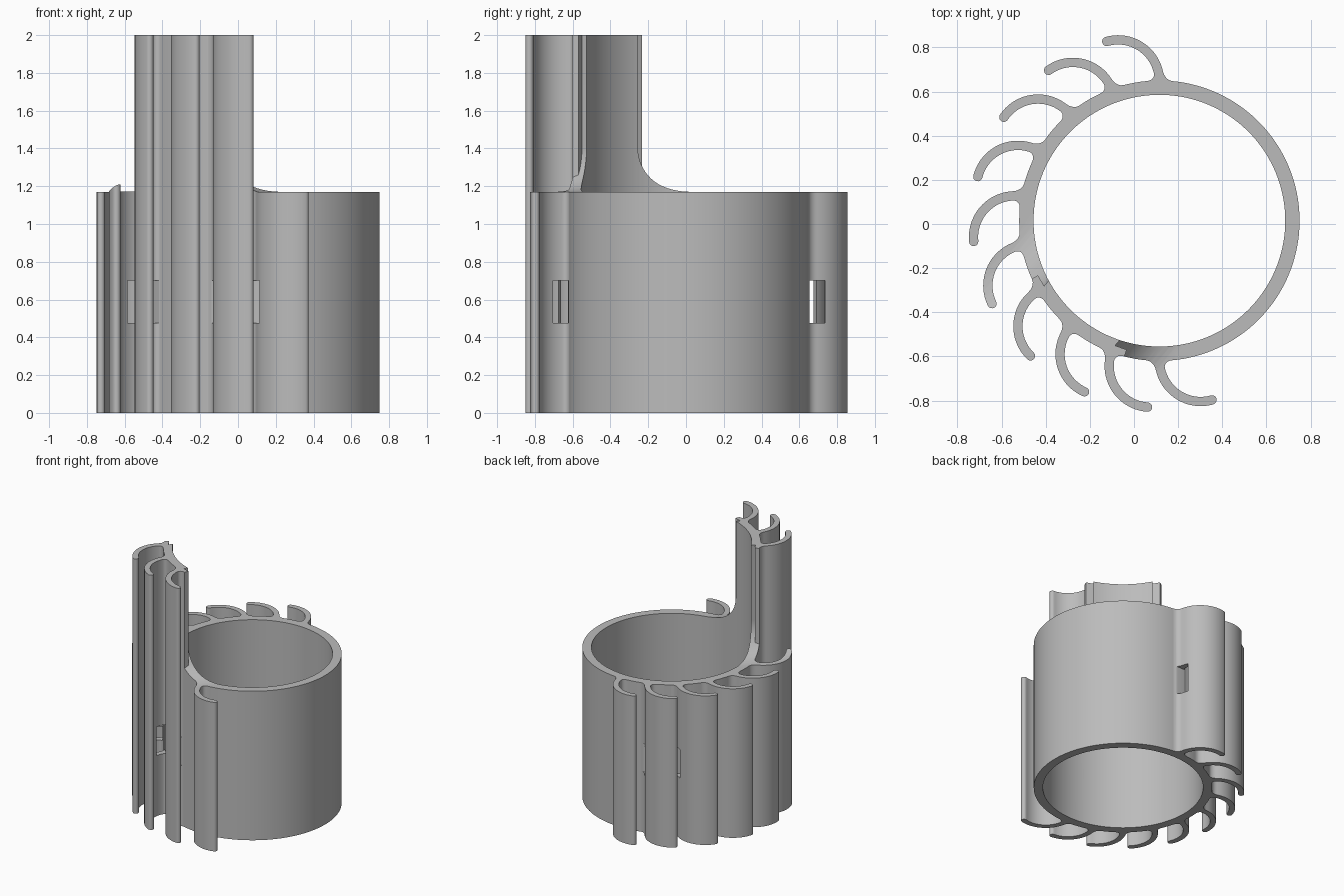
import bpy, bmesh
from math import sin, cos, asin, pi, radians, sqrt
from mathutils import Matrix, Vector

cube = bpy.data.objects.get("Cube")
if cube:
    bpy.data.objects.remove(cube)

CX, CY = 0.115, 0.015          # ring axis
R_OUT, R_IN = 0.635, 0.57
LOW, TALL = 1.17, 2.0
ARC_R, HALF, FILLET = 0.187, 0.021, 0.04
AXIS = Matrix.Translation((CX, CY, 0))

grey = bpy.data.materials.new("light_grey")
grey.use_nodes = True
grey.diffuse_color = (0.5, 0.5, 0.5, 1)
grey.node_tree.nodes["Principled BSDF"].inputs["Base Color"].default_value = (0.5, 0.5, 0.5, 1)


def prism(name, outlines, z0, z1, matrix=AXIS):
    """Extrude closed outlines between two heights into one object."""
    bm = bmesh.new()
    for pts in outlines:
        low = [bm.verts.new(matrix @ Vector((x, y, z0))) for x, y in pts]
        high = [bm.verts.new(matrix @ Vector((x, y, z1))) for x, y in pts]
        bm.faces.new(low)
        bm.faces.new(high)
        n = len(pts)
        for i in range(n):
            j = (i + 1) % n
            bm.faces.new((low[i], low[j], high[j], high[i]))
    bmesh.ops.recalc_face_normals(bm, faces=bm.faces)
    mesh = bpy.data.meshes.new(name)
    bm.to_mesh(mesh)
    bm.free()
    mesh.materials.append(grey)
    obj = bpy.data.objects.new(name, mesh)
    bpy.context.collection.objects.link(obj)
    return obj


def combine(target, tool, operation):
    """Apply a boolean and discard the tool."""
    mod = target.modifiers.new("cut", 'BOOLEAN')
    mod.object = tool
    mod.operation = operation
    mod.solver = 'EXACT'
    bpy.context.view_layer.objects.active = target
    bpy.ops.object.modifier_apply(modifier=mod.name)
    bpy.data.objects.remove(tool)


def circle(r, n=144):
    return [(r * cos(2 * pi * i / n), r * sin(2 * pi * i / n)) for i in range(n)]


def hook(index):
    """Curved fin with a flared root and a rounded tip."""
    left, right = [], []
    rises = [0, 0.003, 0.007, 0.012, 0.018, 0.025, 0.033, 0.041]
    angles = [asin(e / ARC_R) for e in rises]
    end = radians(106)
    angles += [angles[-1] + (end - angles[-1]) * k / 18 for k in range(1, 19)]
    path = [(0, 0.6, 0.0, HALF + FILLET)]
    for a in angles:
        gap = max(0, FILLET - ARC_R * sin(a))
        flare = FILLET - sqrt(FILLET ** 2 - gap ** 2)
        path.append((-ARC_R + ARC_R * cos(a), R_OUT - 0.003 + ARC_R * sin(a), a, HALF + flare))
    for x, y, a, w in path:
        right.append((x + w * cos(a), y + w * sin(a)))
        left.append((x - w * cos(a), y - w * sin(a)))
    x, y, a, w = path[-1]
    tip = [(x + w * cos(a + pi * k / 8), y + w * sin(a + pi * k / 8)) for k in range(1, 8)]
    turn = radians(20 * index)
    return [(px * cos(turn) - py * sin(turn), px * sin(turn) + py * cos(turn))
            for px, py in right + tip + left[::-1]]


# Solid drum with the short hooks
TOWER = (6, 7, 8)
body = prism("hooked_collar", [circle(R_OUT)], 0, TALL)
short = prism("short_hooks", [hook(i) for i in range(10) if i not in TOWER], 0, TALL)
combine(body, short, 'UNION')

# Trim everything above the collar except the filleted tower
EDGE, SWEEP = 0.21, 0.24
curve = [(EDGE + SWEEP - SWEEP * sin(a), LOW + SWEEP - SWEEP * cos(a))
         for a in [pi / 2 * k / 16 for k in range(17)]]
half = [(EDGE + SWEEP, 1.0)] + curve + [(EDGE, 2.6)]
outline = half + [(-t, z) for t, z in reversed(half)]
d = radians(230)
tower_frame = AXIS @ Matrix(((-sin(d), 0, cos(d), 0), (cos(d), 0, sin(d), 0),
                             (0, 1, 0, 0), (0, 0, 0, 1)))
trim = prism("trim", [[(-2, -2), (2, -2), (2, 2), (-2, 2)]], LOW, 2.3)
keep = prism("keep", [outline], 0.1, 4, tower_frame)
combine(trim, keep, 'DIFFERENCE')
combine(body, trim, 'DIFFERENCE')

# Full-height hooks of the tower
combine(body, prism("tall_hooks", [hook(i) for i in TOWER], 0, TALL), 'UNION')

# Bore
combine(body, prism("bore", [circle(R_IN)], -0.5, 2.5), 'DIFFERENCE')

# Strap channel through the hook stems
channel = prism("channel", [circle(0.72)], 0.475, 0.70)
combine(channel, prism("channel_core", [circle(R_OUT + 0.004)], 0.2, 1.0), 'DIFFERENCE')
combine(body, channel, 'DIFFERENCE')

bpy.ops.object.select_all(action='DESELECT')
body.select_set(True)
bpy.context.view_layer.objects.active = body
bpy.ops.object.shade_smooth_by_angle(angle=radians(30))
